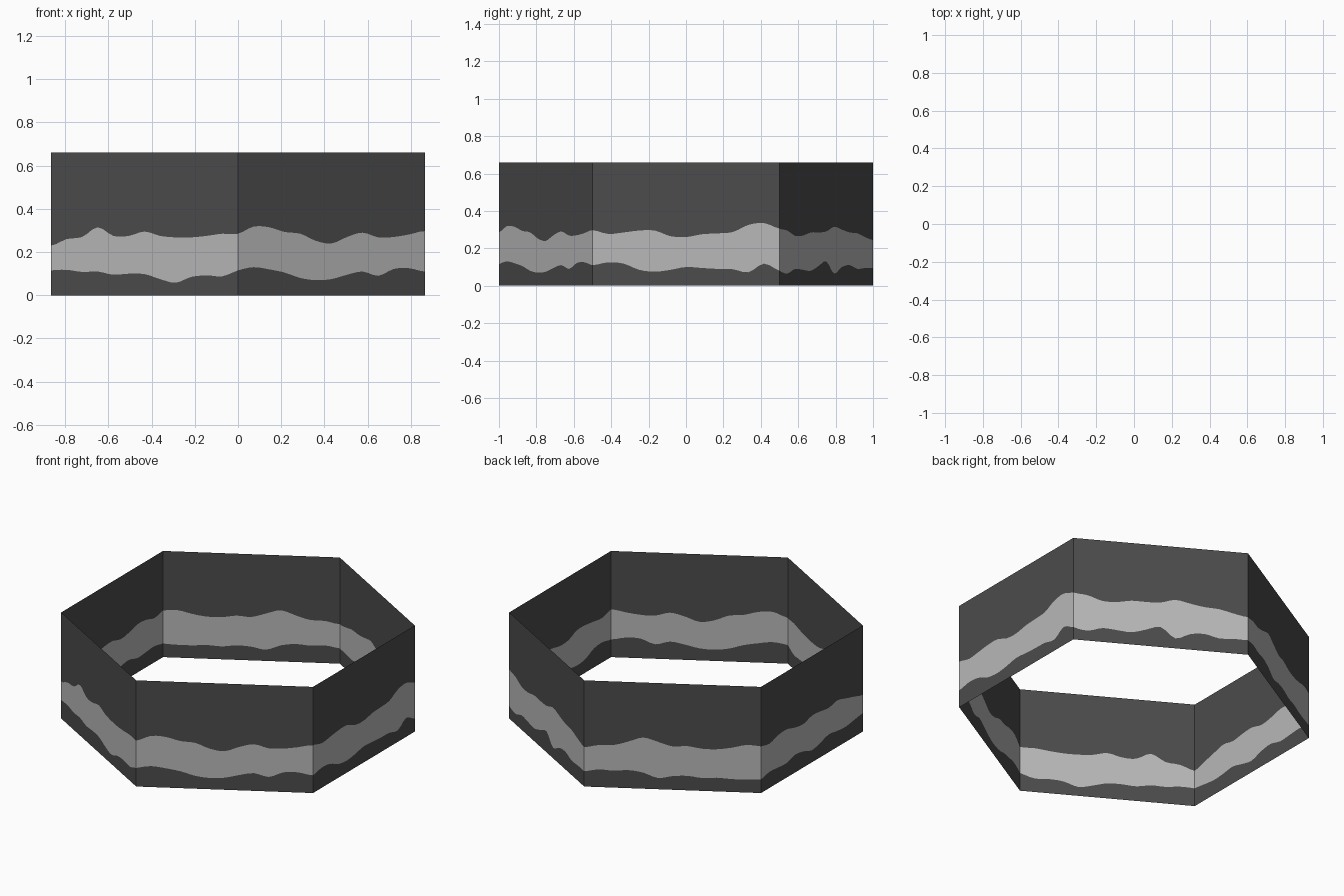
import bpy, math
from mathutils import Vector

if "Cube" in bpy.data.objects:
    bpy.data.objects.remove(bpy.data.objects["Cube"])

HEIGHT = 0.66
STEPS = 12   # outline samples per panel
SUB = 3      # smoothing between samples

# Stripe outlines in thousandths, running counter-clockwise from the front left corner
UPPER = [230, 260, 270, 315, 275, 275, 295, 275, 268, 268, 275, 285,
         285, 318, 315, 293, 285, 252, 240, 270, 290, 268, 270, 282,
         297, 277, 285, 295, 295, 265, 260, 275, 280, 287, 325, 335,
         305, 295, 267, 268, 285, 285, 290, 315, 300, 285, 280, 260,
         245, 262, 265, 290, 318, 295, 270, 275, 262, 262, 275, 295,
         290, 275, 295, 300, 280, 270, 290, 285, 275, 290, 270, 250]
LOWER = [115, 118, 108, 110, 95, 100, 98, 75, 58, 85, 92, 88,
         115, 130, 120, 105, 80, 70, 75, 95, 110, 90, 122, 125,
         110, 125, 118, 85, 75, 85, 100, 95, 90, 88, 72, 118,
         80, 65, 90, 85, 80, 105, 130, 65, 100, 110, 90, 95,
         95, 110, 105, 112, 100, 70, 85, 90, 80, 85, 80, 80,
         85, 100, 95, 90, 110, 100, 75, 90, 110, 100, 95, 105]


def material(name, v):
    m = bpy.data.materials.new(name)
    m.diffuse_color = (v, v, v, 1)
    m.use_nodes = True
    m.node_tree.nodes["Principled BSDF"].inputs["Base Color"].default_value = m.diffuse_color
    return m


def smooth(values):
    """Closed Catmull-Rom interpolation of an outline."""
    n, out = len(values), []
    for i in range(n):
        a, b, c, d = (values[(i + k) % n] / 1000 for k in (-1, 0, 1, 2))
        for s in range(SUB):
            t = s / SUB
            out.append(b + 0.5 * t * (c - a + t * (2*a - 5*b + 4*c - d + t * (3*(b - c) + d - a))))
    return out


# Hexagon plan, sampled along each side
corners = [Vector((math.cos(math.radians(-150 + 60 * k)),
                   math.sin(math.radians(-150 + 60 * k)), 0)) for k in range(6)]
per_side = STEPS * SUB
plan = [corners[k].lerp(corners[(k + 1) % 6], s / per_side)
        for k in range(6) for s in range(per_side)]


def band(name, bottom, top, mat):
    """Single-sheet wall strip between two closed outlines."""
    n = len(plan)
    verts = [(p.x, p.y, z) for row in (bottom, top) for p, z in zip(plan, row)]
    faces = [(i, (i + 1) % n, n + (i + 1) % n, n + i) for i in range(n)]
    mesh = bpy.data.meshes.new(name)
    mesh.from_pydata(verts, [], faces)
    mesh.materials.append(mat)
    bpy.context.collection.objects.link(bpy.data.objects.new(name, mesh))


dark = material("dark grey", 0.072)
light = material("light grey", 0.48)
flat = lambda z: [z] * len(plan)
low, high = smooth(LOWER), smooth(UPPER)

band("lower_wall", flat(0), low, dark)
band("wavy_stripe", low, high, light)
band("upper_wall", high, flat(HEIGHT), dark)
